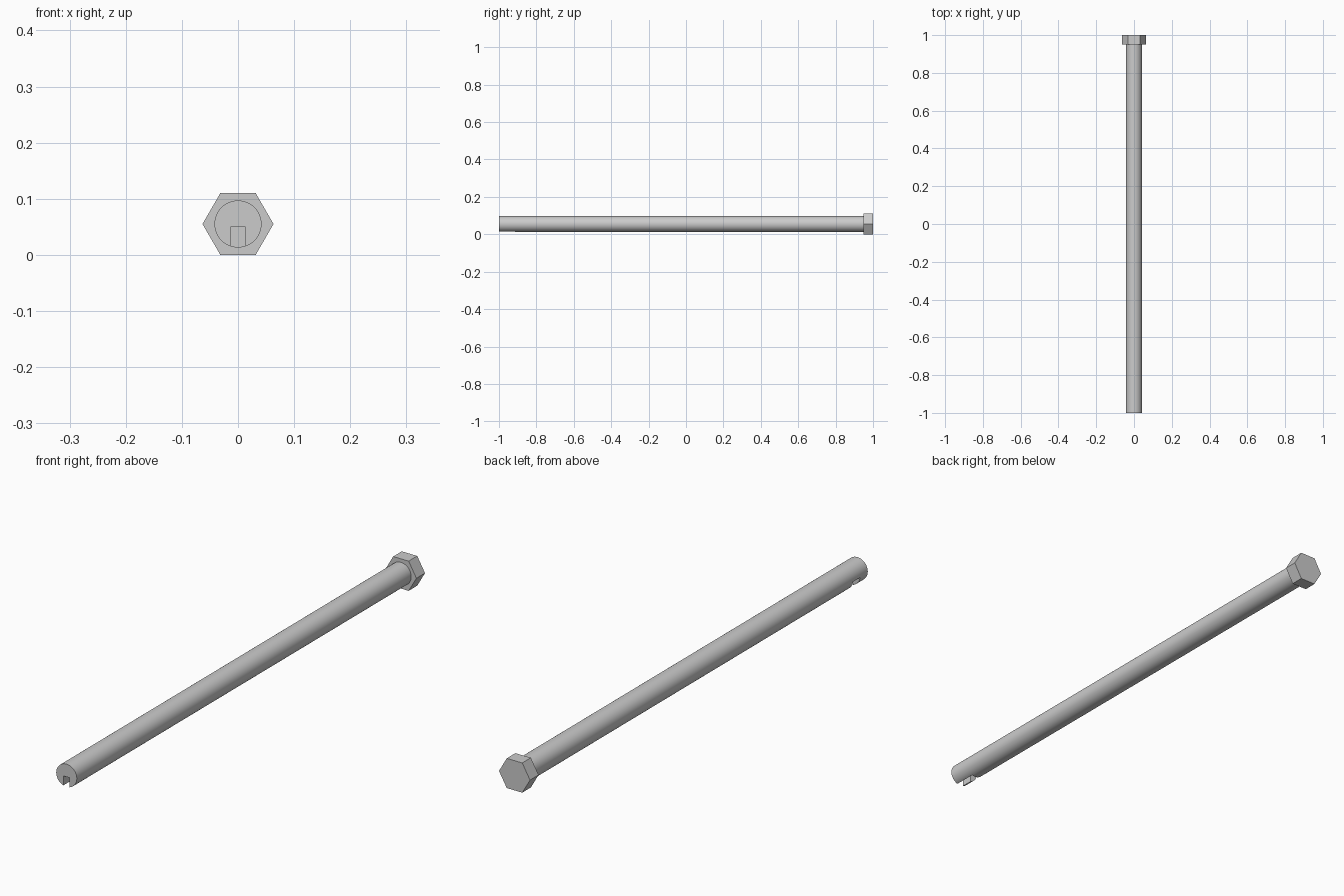
import bpy, math

if "Cube" in bpy.data.objects:
    bpy.data.objects.remove(bpy.data.objects["Cube"])

CZ = 0.055  # height of the rod axis


def rod(name, sides, radius, y0, y1, turn=0.0):
    bpy.ops.mesh.primitive_cylinder_add(
        vertices=sides, radius=radius, depth=y1 - y0,
        location=(0, (y0 + y1) / 2, CZ), rotation=(math.pi / 2, 0, 0))
    ob = bpy.context.object
    ob.name = name
    ob.data.name = name
    ob.rotation_euler = (math.pi / 2, turn, 0)
    bpy.ops.object.transform_apply(location=True, rotation=True, scale=True)
    return ob


def cut(target, name, lo, hi):
    bpy.ops.mesh.primitive_cube_add(
        size=1, location=[(a + b) / 2 for a, b in zip(lo, hi)])
    box = bpy.context.object
    box.name = name
    box.scale = [b - a for a, b in zip(lo, hi)]
    box.hide_render = True
    box.hide_set(True)
    mod = target.modifiers.new(name, 'BOOLEAN')
    mod.operation = 'DIFFERENCE'
    mod.solver = 'EXACT'
    mod.object = box
    bpy.context.view_layer.update()
    bpy.context.view_layer.objects.active = target
    target.select_set(True)
    bpy.ops.object.modifier_apply(modifier=mod.name)
    bpy.data.objects.remove(box)


# Hexagonal head, points to the left and right
rod("hex_head", 6, 0.0633, 0.95, 1.0, math.radians(30))

# Long round shaft
shaft = rod("shaft", 64, 0.042, -1.0, 0.95)

# Hooked slot: along the underside, then out through the left side
cut(shaft, "long_slot", (-0.013, -1.05, -0.05), (0.013, -0.915, 0.05))
cut(shaft, "side_slot", (-0.08, -0.955, -0.05), (0.0, -0.915, 0.05))

bpy.ops.object.select_all(action='DESELECT')
shaft.select_set(True)
bpy.context.view_layer.objects.active = shaft
bpy.ops.object.shade_smooth_by_angle(angle=math.radians(30))
